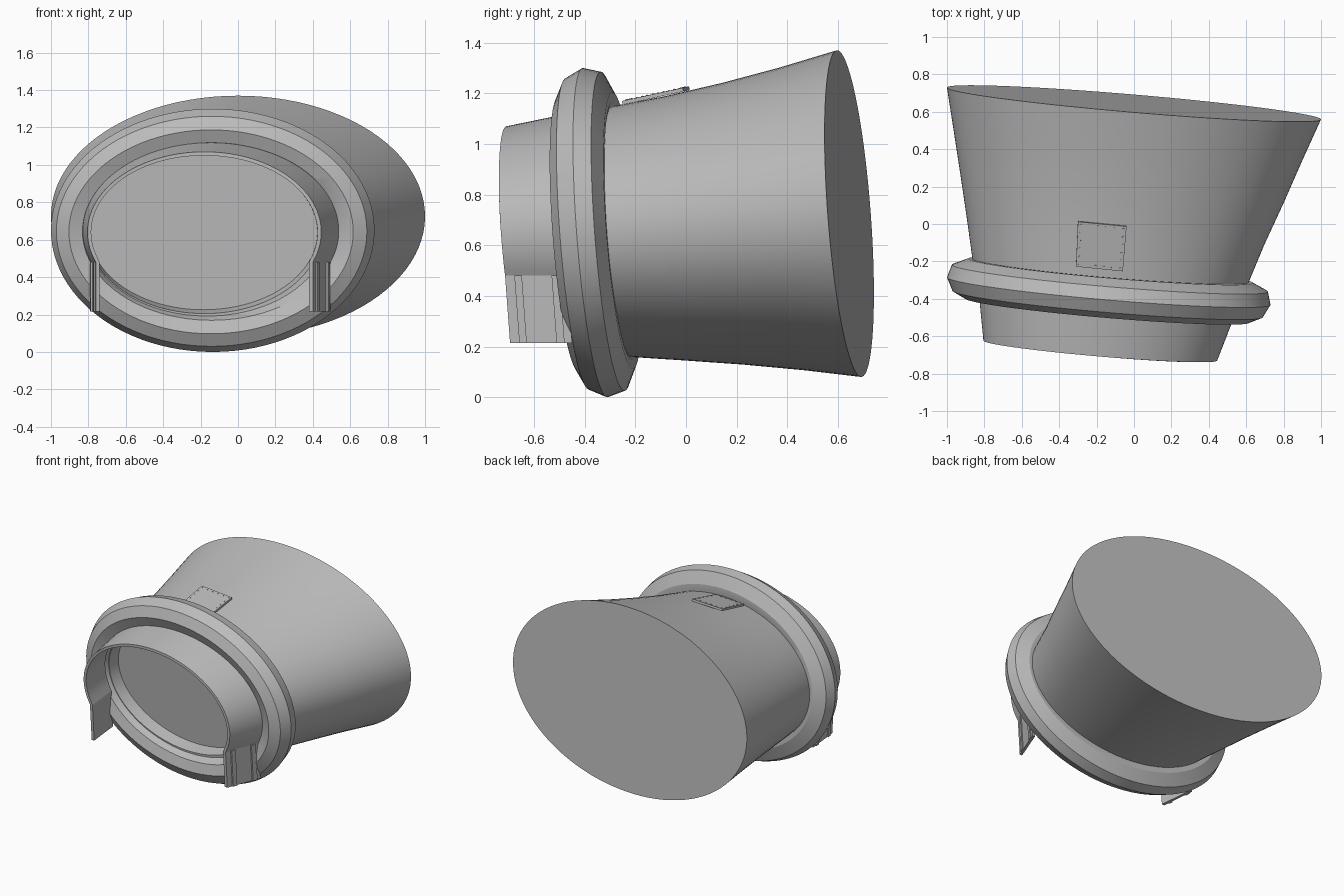
import bpy, bmesh, math
from mathutils import Vector, Matrix

if "Cube" in bpy.data.objects:
    bpy.data.objects.remove(bpy.data.objects["Cube"])

N = 96
grey = bpy.data.materials.new("plain_grey")
grey.diffuse_color = (0.5, 0.5, 0.5, 1)
grey.use_nodes = True
grey.node_tree.nodes["Principled BSDF"].inputs["Base Color"].default_value = grey.diffuse_color


def pt(x, z, s):
    # every cross-section lies in a plane leaning the same way; s is its depth
    return Vector((x, s - 0.085 * x - 0.074 * (z - 0.65), z))


def finish(name, bm, angle=20):
    bmesh.ops.recalc_face_normals(bm, faces=bm.faces[:])
    me = bpy.data.meshes.new(name)
    bm.to_mesh(me)
    bm.free()
    me.materials.append(grey)
    ob = bpy.data.objects.new(name, me)
    bpy.context.collection.objects.link(ob)
    bpy.ops.object.select_all(action='DESELECT')
    ob.select_set(True)
    bpy.context.view_layer.objects.active = ob
    bpy.ops.object.shade_smooth_by_angle(angle=math.radians(angle))
    return ob


def loft(name, stations, ring=False, angle=20):
    # elliptical loops (cx, cz, a, b, s) joined in order, capped or closed on itself
    bm = bmesh.new()
    loops = []
    for cx, cz, a, b, s in stations:
        loops.append([bm.verts.new(pt(cx + a * math.cos(2 * math.pi * i / N),
                                      cz + b * math.sin(2 * math.pi * i / N), s))
                      for i in range(N)])
    pairs = list(zip(loops, loops[1:]))
    if ring:
        pairs.append((loops[-1], loops[0]))
    else:
        bm.faces.new(loops[0])
        bm.faces.new(loops[-1])
    for p, q in pairs:
        for i in range(N):
            j = (i + 1) % N
            bm.faces.new((p[i], p[j], q[j], q[i]))
    return finish(name, bm, angle)


# flared main body
loft("body", [(-0.128, 0.653, 0.733, 0.493, -0.28),
              (-0.098, 0.667, 0.795, 0.522, -0.05),
              (-0.064, 0.685, 0.863, 0.556, 0.18),
              (-0.032, 0.705, 0.932, 0.598, 0.42),
              (0.0, 0.725, 1.0, 0.645, 0.65)])

# bevelled collar: (inset from the rim, depth)
rim = [(0.14, -0.26), (0.105, -0.26), (0.02, -0.30), (0.0, -0.37),
       (0.035, -0.44), (0.105, -0.475), (0.175, -0.45)]
collar = [(-0.135 + 0.085 * (s + 0.37), 0.65 + 0.074 * (s + 0.37), 0.865 - d, 0.65 - d, s)
          for d, s in rim]
collar += [(-0.165, 0.642, 0.645, 0.45, -0.40), (-0.18, 0.64, 0.625, 0.435, -0.40),
           (-0.185, 0.64, 0.605, 0.41, -0.29)]
loft("collar", collar, ring=True)

# recessed front disc
loft("front_disc", [(-0.185, 0.64, 0.62, 0.425, -0.31), (-0.185, 0.64, 0.62, 0.425, -0.285)])

# hood: open-bottomed shell with straight legs
FRONT = (-0.18, 0.64, 0.625, 0.43, -0.693)
BACK = (-0.145, 0.648, 0.685, 0.4725, -0.44)
LEG_TOP, LEG_BOTTOM, ARC = 0.48, 0.215, 72


def section(st):
    cx, cz, a, b, s = st
    t0 = math.asin((LEG_TOP - cz) / b)
    arc = []
    for i in range(ARC + 1):
        t = t0 + (math.pi - 2 * t0) * i / ARC
        arc.append((cx + a * math.cos(t), cz + b * math.sin(t)))
    pts = [(arc[0][0], LEG_BOTTOM)] + arc + [(arc[-1][0], LEG_BOTTOM)]
    return [pt(x, z, s) for x, z in pts]


front, back = section(FRONT), section(BACK)
bm = bmesh.new()
fv = [bm.verts.new(p) for p in front]
bv = [bm.verts.new(p) for p in back]
for i in range(len(fv) - 1):
    bm.faces.new((fv[i], fv[i + 1], bv[i + 1], bv[i]))
bm.normal_update()
# make the shell face outwards so the thickness goes inwards
if bm.faces[:][ARC // 2].normal.z < 0:
    bmesh.ops.reverse_faces(bm, faces=bm.faces[:])
geom = bmesh.ops.extrude_face_region(bm, geom=bm.faces[:], use_keep_orig=True)
inner = [v for v in geom["geom"] if isinstance(v, bmesh.types.BMVert)]
for v in inner:
    if v.co.z < LEG_TOP + 0.001:
        v.co.x += 0.02 if v.co.x < -0.16 else -0.02
    else:
        d = Vector((-0.16 - v.co.x, 0, 0.645 - v.co.z)).normalized()
        v.co += d * 0.02
finish("hood", bm, 15)


def slab(name, corners, offset):
    bm = bmesh.new()
    lo = [bm.verts.new(c) for c in corners]
    hi = [bm.verts.new(c + offset) for c in corners]
    bm.faces.new(lo)
    bm.faces.new(hi)
    for i in range(4):
        j = (i + 1) % 4
        bm.faces.new((lo[i], lo[j], hi[j], hi[i]))
    return finish(name, bm)


# raised strips on the outside of each leg
for side, top, low, sign in (("right", 1, 0, 1), ("left", -2, -1, -1)):
    for k, (f0, f1) in enumerate(((0.15, 0.27), (0.75, 0.88))):
        c = [front[low].lerp(back[low], f0), front[low].lerp(back[low], f1),
             front[top].lerp(back[top], f1), front[top].lerp(back[top], f0)]
        slab(f"{side}_leg_strip_{k + 1}", c, Vector((sign * 0.009, 0, 0)))

# small inspection plate on top
corners = [Vector((-0.31, -0.225, 1.161)), Vector((-0.06, -0.25, 1.155)),
           Vector((-0.04, -0.01, 1.207)), Vector((-0.30, 0.015, 1.213))]
up = Vector((0.02, -0.21, 1)).normalized()
slab("top_plate", corners, up * 0.015)

# rivets around the plate edge
bm = bmesh.new()
mid = sum(corners, Vector()) / 4
edge = [c.lerp(mid, 0.12) + up * 0.015 for c in corners]
turn = up.to_track_quat('Z', 'Y').to_matrix().to_4x4()
for i in range(4):
    for k in range(5):
        p = edge[i].lerp(edge[(i + 1) % 4], k / 5)
        bmesh.ops.create_cone(bm, cap_ends=True, segments=8, radius1=0.005, radius2=0.004,
                              depth=0.005, matrix=Matrix.Translation(p) @ turn)
finish("plate_rivets", bm)
